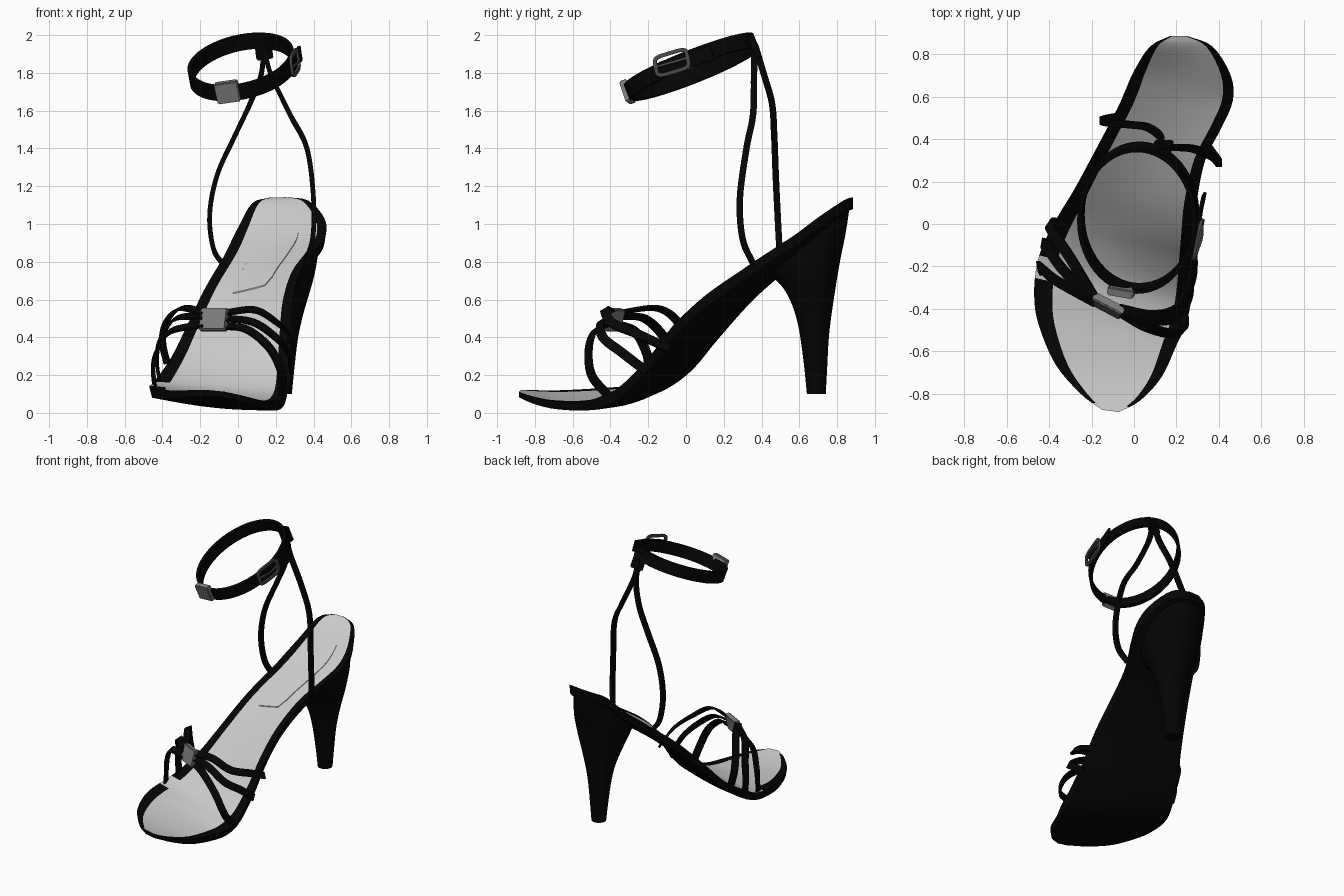
import bpy, bmesh, math
from mathutils import Vector, Euler

if "Cube" in bpy.data.objects:
    bpy.data.objects.remove(bpy.data.objects["Cube"])


def material(name, value, rough=0.6):
    m = bpy.data.materials.new(name)
    m.use_nodes = True
    col = (value, value, value, 1)
    m.diffuse_color = col
    bsdf = m.node_tree.nodes["Principled BSDF"]
    bsdf.inputs["Base Color"].default_value = col
    bsdf.inputs["Roughness"].default_value = rough
    return m


BLACK = material("black leather", 0.0015)
LIGHT = material("pale grey lining", 0.62)
METAL = material("grey metal", 0.21)
DARK = material("dark metal", 0.07)


def finish(name, bm, mats, angle=40):
    bmesh.ops.recalc_face_normals(bm, faces=bm.faces)
    mesh = bpy.data.meshes.new(name)
    bm.to_mesh(mesh)
    bm.free()
    for m in mats:
        mesh.materials.append(m)
    ob = bpy.data.objects.new(name, mesh)
    bpy.context.collection.objects.link(ob)
    bpy.ops.object.select_all(action='DESELECT')
    ob.select_set(True)
    bpy.context.view_layer.objects.active = ob
    bpy.ops.object.shade_smooth_by_angle(angle=math.radians(angle))
    return ob


def spline(pts, s):
    """Catmull-Rom point at parameter s (0 .. len-1)."""
    n = len(pts) - 1
    i = min(int(s), n - 1)
    t = s - i
    b, c = Vector(pts[i]), Vector(pts[i + 1])
    a = Vector(pts[i - 1]) if i > 0 else b * 2 - c
    d = Vector(pts[i + 2]) if i + 2 <= n else c * 2 - b
    return (b * 2 + (c - a) * t + (a * 2 - b * 5 + c * 4 - d) * t ** 2
            + (b * 3 - a - c * 3 + d) * t ** 3) / 2


def skin(bm, rings, closed=False):
    """Join closed rings of points; returns faces as [ring][side]."""
    vs = [[bm.verts.new(p) for p in r] for r in rings]
    n = len(vs[0])
    pairs = list(zip(vs, vs[1:])) + ([(vs[-1], vs[0])] if closed else [])
    rows = [[bm.faces.new((a[j], a[(j + 1) % n], b[(j + 1) % n], b[j]))
             for j in range(n)] for a, b in pairs]
    if not closed:
        bm.faces.new(vs[0])
        bm.faces.new(vs[-1])
    return rows


def ribbon(name, pts, width, thick, normal, mat=BLACK, closed=False, steps=6):
    """Flat strap through pts; normal(p) gives the direction it faces."""
    if closed:
        path = [Vector(p) for p in pts]
    else:
        count = (len(pts) - 1) * steps
        path = [spline(pts, i / steps) for i in range(count + 1)]
    rings, n = [], len(path)
    for i, p in enumerate(path):
        a = path[i - 1] if closed or i else p
        b = path[(i + 1) % n] if closed or i < n - 1 else p
        t = (b - a).normalized()
        w = t.cross(normal(p)).normalized()
        o = w.cross(t) * thick / 2
        w = w * width / 2
        rings.append((p + w + o, p - w + o, p - w - o, p + w - o))
    bm = bmesh.new()
    skin(bm, rings, closed)
    return finish(name, bm, [mat])


def box(name, loc, size, rot, mat):
    bm = bmesh.new()
    bmesh.ops.create_cube(bm, size=1)
    for v in bm.verts:
        v.co = Vector(a * b for a, b in zip(v.co, size))
    bmesh.ops.bevel(bm, geom=bm.edges[:], offset=0.006, segments=2, affect='EDGES')
    ob = finish(name, bm, [mat])
    ob.location = loc
    ob.rotation_euler = Euler([math.radians(r) for r in rot])


# Sole edges from heel to toe: -x edge point, then +x edge point
RAILS = [
    (.17, .885, 1.14, .25, .885, 1.142), (.075, .835, 1.11, .37, .835, 1.125),
    (.0, .72, .98, .455, .7, 1.035), (-.04, .63, .90, .465, .58, .945),
    (-.08, .54, .82, .41, .45, .86), (-.18, .35, .65, .335, .3, .76),
    (-.28, .165, .44, .295, .1, .62), (-.35, .05, .30, .285, -.07, .46),
    (-.41, -.06, .21, .28, -.2, .29), (-.455, -.18, .155, .27, -.35, .14),
    (-.47, -.33, .14, .245, -.47, .08), (-.45, -.47, .13, .2, -.57, .06),
    (-.37, -.66, .12, .13, -.72, .065), (-.25, -.8, .12, .03, -.83, .09),
    (-.15, -.875, .12, -.07, -.885, .112)]
LAST = len(RAILS) - 1


def rail_surface(s, u, lift=0.0):
    r = spline(RAILS, s)
    p = Vector(r[:3]).lerp(Vector(r[3:]), u)
    p.z += lift - 0.015 * math.sin(math.pi * u) * math.sin(math.pi * s / LAST)
    return p


# Sole: pale lining on top, black border, sides and underside
US = [0, .06, .12, .25, .38, .5, .62, .75, .9, .95, 1]
SUB = 4
rings = []
for k in range(LAST * SUB + 1):
    s = k / SUB
    depth = 0.03 + 0.03 * max(0, min(1, (13.5 - s) / 4))
    bulge = 0.015 * math.sin(math.pi * s / LAST)
    top = [rail_surface(s, u) for u in US]
    under = [rail_surface(s, .02 + .96 * u, -depth - bulge * math.sin(math.pi * u))
             for u in reversed(US)]
    rings.append(top + under)
bm = bmesh.new()
for k, row in enumerate(skin(bm, rings)):
    s = k / SUB
    for j in range(len(US) - 1):
        u = (US[j] + US[j + 1]) / 2
        left_bare = 8.5 < s < 9.5
        edge = (u < .12 and not left_bare) or u > .9
        if s > 13.4 or not edge:
            row[j].material_index = 1
finish("sole", bm, [BLACK, LIGHT])

# Cushion pad under the heel of the foot, on the same stations as the sole
rings = []
for k in range(15):
    half = 0.2 if 0 < k < 14 else 0.16
    us = [.5 + half * (i / 4 - 1) for i in range(9)]
    s = 1.75 + k / SUB
    rings.append([rail_surface(s, u, .006) for u in us]
                 + [rail_surface(s, u, -.01) for u in reversed(us)])
bm = bmesh.new()
skin(bm, rings)
finish("heel_pad", bm, [LIGHT], 25)

# Heel: front y, front z, back y, back z, centre x, half width
HEEL = [(.44, .73, .865, 1.08, .22, .2), (.5, .68, .845, .95, .225, .195),
        (.55, .6, .815, .80, .23, .165), (.585, .5, .785, .62, .235, .12),
        (.605, .4, .758, .42, .235, .085), (.625, .25, .748, .25, .235, .065),
        (.64, .1, .74, .1, .235, .05)]
rings = []
for k in range((len(HEEL) - 1) * 3 + 1):
    fy, fz, by, bz, cx, rx = spline(HEEL, k / 3)
    ring = []
    for i in range(28):
        a = math.tau * i / 28
        f = (1 + math.sin(a)) / 2
        ring.append((cx + rx * math.cos(a), fy + (by - fy) * f, fz + (bz - fz) * f))
    rings.append(ring)
bm = bmesh.new()
skin(bm, rings)
finish("heel", bm, [BLACK])

# Ankle strap: oval band tilted back and to one side
CENTRE = Vector((.02, .03, 1.832))


def ankle(a):
    x, y = .27 * math.cos(a), .333 * math.sin(a)
    return CENTRE + Vector((x, y, .39 * y + .18 * x))


def outward(p):
    return p - CENTRE


ribbon("ankle_strap", [ankle(math.tau * i / 56) for i in range(56)],
       .085, .022, outward, closed=True)
ribbon("ankle_strap_tail", [(.28, -.13, 1.82), (.3, -.04, 1.85),
                            (.312, .05, 1.88), (.33, .14, 1.905)], .08, .014, outward)
box("ankle_slider", (-.055, -.308, 1.7), (.125, .042, .115), (20, -8, -10), METAL)

# Buckle frame and prong
frame = []
for i in range(24):
    a = math.tau * i / 24
    c, s = math.cos(a), math.sin(a)
    dy = .085 * math.copysign(abs(c) ** .4, c)
    dz = .05 * math.copysign(abs(s) ** .4, s)
    frame.append((.302 + dy * .2 - dz * .15, -.075 + dy - dz * .2, 1.855 + dz + dy * .3))
ribbon("buckle_frame", frame, .02, .014, lambda p: Vector((1, -.2, 0)), DARK, True)
ribbon("buckle_prong", [(.29, -.15, 1.835), (.318, -.07, 1.857), (.322, 0, 1.877)],
       .012, .01, outward, DARK)

# Two long side straps from the sole up to the ankle strap
SIDE = {
    "left_side_strap": [(.14, .36, 1.92), (.175, .36, 1.79), (.275, .355, 1.58),
                        (.365, .32, 1.4), (.4, .285, 1.13), (.395, .3, .92),
                        (.355, .355, .79)],
    "right_side_strap": [(.13, .365, 1.95), (.125, .41, 1.8), (.065, .455, 1.64),
                         (-.015, .467, 1.47), (-.11, .475, 1.26), (-.15, .485, 1.05),
                         (-.13, .495, .87), (-.075, .505, .78)]}
for name, pts in SIDE.items():
    ribbon(name, pts, .034, .025, lambda p: Vector((1, 0, 0)))
box("back_loop", (.135, .362, 1.93), (.09, .032, .12), (20, -8, 0), BLACK)

# Toe straps fanning out from the clasp to both edges of the sole
TOE = {
    "left_toe_strap_back": [(-.07, -.4, .53), (.09, -.43, .545), (.21, -.39, .475),
                            (.275, -.25, .415), (.28, -.09, .34)],
    "left_toe_strap_middle": [(-.07, -.41, .5), (.08, -.45, .48), (.2, -.44, .4),
                              (.265, -.34, .32), (.275, -.21, .22)],
    "left_toe_strap_front": [(-.07, -.41, .46), (.05, -.48, .44), (.17, -.515, .34),
                             (.235, -.5, .2), (.235, -.41, .09)],
    "right_toe_strap_back": [(-.18, -.36, .53), (-.3, -.16, .555), (-.375, -.05, .49),
                             (-.4, 0, .38), (-.375, .005, .26)],
    "right_toe_strap_middle": [(-.18, -.36, .51), (-.33, -.22, .5), (-.41, -.11, .39),
                               (-.43, -.09, .28), (-.415, -.1, .17)],
    "right_toe_strap_front": [(-.18, -.37, .47), (-.36, -.27, .43), (-.435, -.21, .32),
                              (-.45, -.2, .24), (-.44, -.22, .13)]}
for name, pts in TOE.items():
    ribbon(name, pts, .05, .014, lambda p: p - Vector((-.09, -.15, .12)))
box("toe_clasp", (-.125, -.385, .493), (.16, .04, .12), (-14, 0, -28), METAL)
